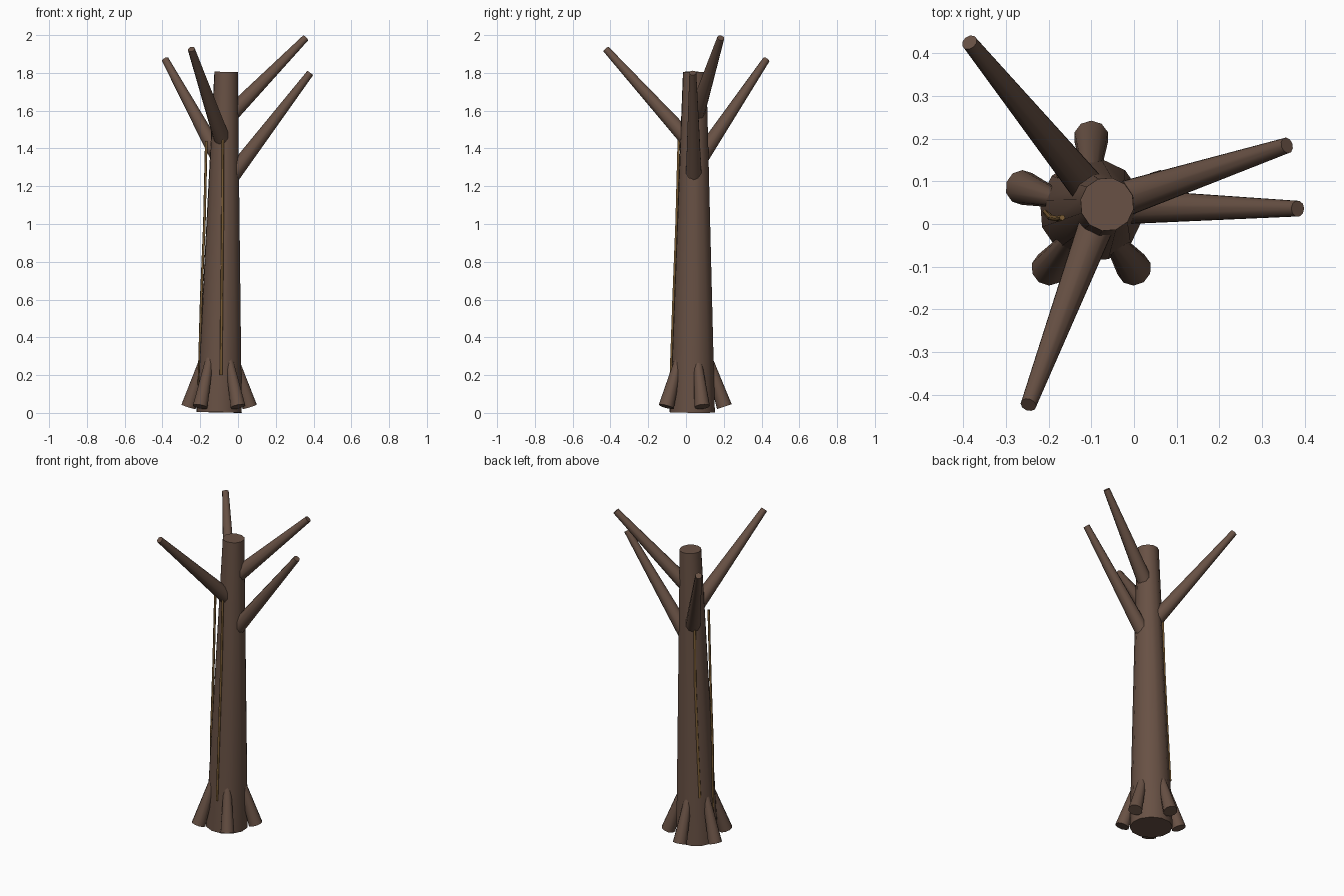
import bpy, math
from mathutils import Vector

if "Cube" in bpy.data.objects:
    bpy.data.objects.remove(bpy.data.objects["Cube"])


def material(name, rgb):
    m = bpy.data.materials.new(name)
    m.diffuse_color = (*rgb, 1)
    m.use_nodes = True
    m.node_tree.nodes["Principled BSDF"].inputs["Base Color"].default_value = m.diffuse_color
    return m


bark = material("bark", (0.138, 0.082, 0.058))
vine_mat = material("vine", (0.20, 0.11, 0.035))


def limb(name, a, b, r1, r2, sides):
    """Tapered cylinder running from a to b."""
    a, b = Vector(a), Vector(b)
    d = b - a
    bpy.ops.mesh.primitive_cone_add(vertices=sides, radius1=r1, radius2=r2, depth=d.length,
                                    location=(a + b) / 2,
                                    rotation=d.to_track_quat('Z', 'Y').to_euler())
    o = bpy.context.object
    o.name = name
    o.data.materials.append(bark)
    bpy.ops.object.shade_smooth_by_angle(angle=math.radians(40))
    return o


# Leaning trunk
base, top = Vector((-0.10, 0.033, 0.003)), Vector((-0.063, 0.046, 1.805))
limb("trunk", base, top, 0.122, 0.063, 12)


def trunk_at(z):
    return base.lerp(top, (z - base.z) / (top.z - base.z))


# Five flared roots around the foot
for i in range(5):
    t = math.radians(18 + 72 * i)
    out = Vector((math.cos(t), math.sin(t), 0))
    foot = Vector((base.x, base.y, 0.033)) + out * 0.17
    head = Vector((base.x, base.y, 0.33)) + out * 0.072
    limb(f"root_{i + 1}", foot, head, 0.041, 0.018, 10)

# Bare branches: height on the trunk axis, tip
branches = [(1.20, (0.383, 0.036, 1.80)),
            (1.30, (-0.385, 0.425, 1.87)),
            (1.41, (-0.247, -0.423, 1.925)),
            (1.55, (0.358, 0.184, 1.985))]
for i, (z, tip) in enumerate(branches):
    limb(f"branch_{i + 1}", trunk_at(z), tip, 0.046, 0.019, 10)

# Thin vines hanging along the left side of the trunk
vines = [[(-0.168, 0.015, 1.44), (-0.178, 0.012, 1.0), (-0.195, 0.015, 0.6), (-0.207, 0.028, 0.15)],
         [(-0.080, -0.038, 1.45), (-0.082, -0.050, 1.0), (-0.086, -0.066, 0.6), (-0.090, -0.080, 0.2)],
         [(-0.128, 0.098, 1.42), (-0.138, 0.105, 1.0), (-0.158, 0.109, 0.6), (-0.175, 0.112, 0.3)]]
for i, pts in enumerate(vines):
    c = bpy.data.curves.new(f"vine_{i + 1}", 'CURVE')
    c.dimensions = '3D'
    c.bevel_depth = 0.007
    c.bevel_resolution = 1
    c.use_fill_caps = True
    s = c.splines.new('POLY')
    s.points.add(len(pts) - 1)
    for p, co in zip(s.points, pts):
        p.co = (*co, 1)
    c.materials.append(vine_mat)
    bpy.context.collection.objects.link(bpy.data.objects.new(f"vine_{i + 1}", c))
